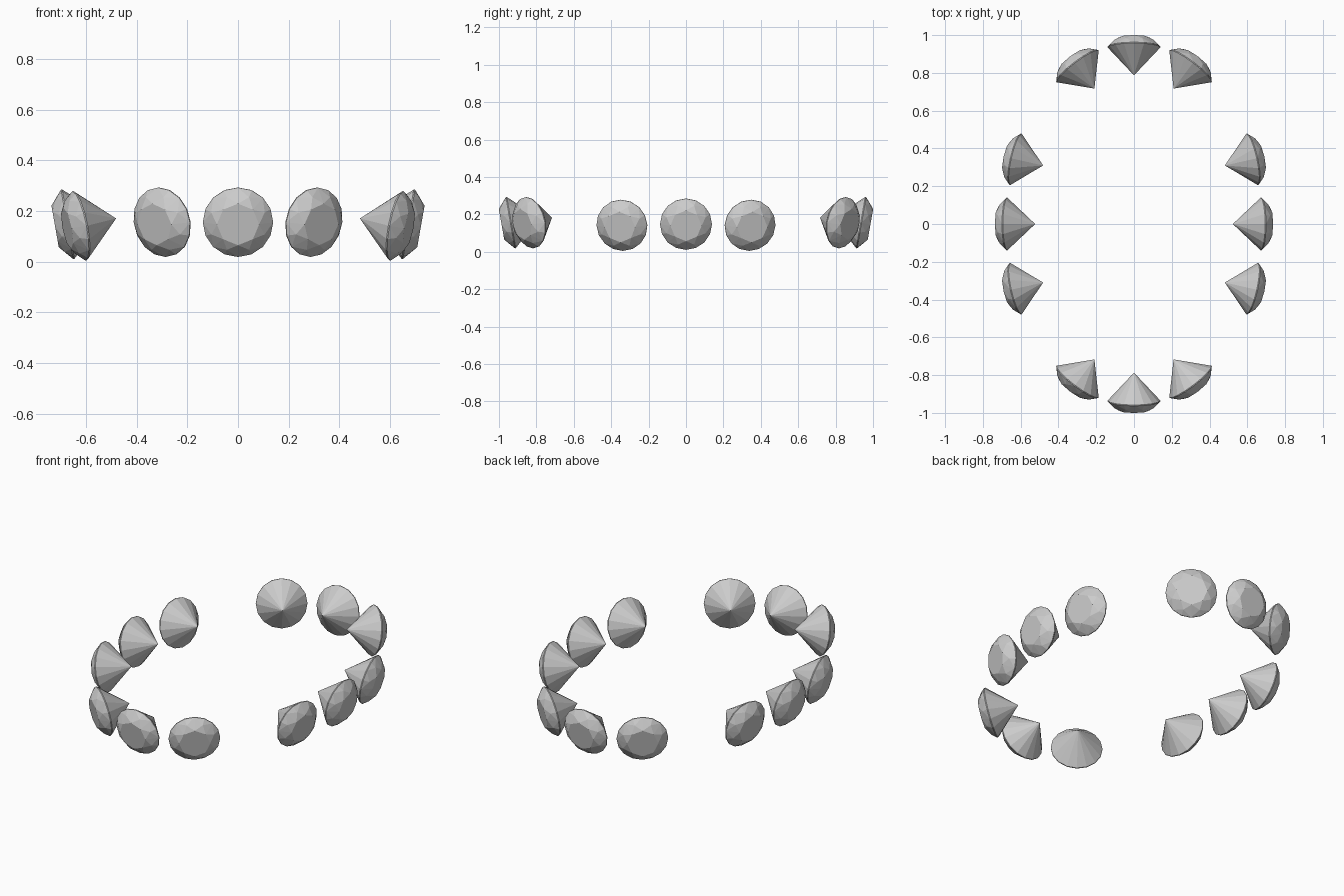
import bpy, bmesh, math
from mathutils import Vector

if "Cube" in bpy.data.objects:
    bpy.data.objects.remove(bpy.data.objects["Cube"])

R = 0.139          # girdle radius
PAVILION = 0.149   # girdle to culet
GIRDLE = 0.005     # thin band
CROWN = 0.053      # girdle to table


def ring(bm, n, r, z, shift=0.0):
    for k in range(n):
        a = 2 * math.pi * (k + shift) / n
        bm.verts.new((r * math.cos(a), r * math.sin(a), z))


def gem_mesh():
    """Round brilliant cut along +Z: hull of culet, girdle, crown points and table."""
    bm = bmesh.new()
    bm.verts.new((0, 0, -PAVILION))
    ring(bm, 16, R, 0)
    ring(bm, 16, R, GIRDLE)
    ring(bm, 8, R * 0.82, CROWN * 0.62, 0.5)
    ring(bm, 8, R * 0.60, CROWN)
    bmesh.ops.convex_hull(bm, input=bm.verts[:])
    bmesh.ops.dissolve_limit(bm, angle_limit=math.radians(1),
                             verts=bm.verts[:], edges=bm.edges[:])
    bmesh.ops.recalc_face_normals(bm, faces=bm.faces[:])
    mesh = bpy.data.meshes.new("round_gem")
    bm.to_mesh(mesh)
    bm.free()
    return mesh


mesh = gem_mesh()


def place(name, x, y, z, azimuth, tilt):
    """Put a gem with its table facing outward, tilted slightly downward."""
    a, t = math.radians(azimuth), math.radians(tilt)
    axis = Vector((math.cos(a) * math.cos(t), math.sin(a) * math.cos(t), -math.sin(t)))
    gem = bpy.data.objects.new(name, mesh)
    gem.rotation_euler = axis.to_track_quat('Z', 'Y').to_euler()
    gem.location = (x, y, z)
    bpy.context.collection.objects.link(gem)


# Gems on the axes
place("gem_back", 0, 0.934, 0.156, 90, 10)
place("gem_front", 0, -0.934, 0.156, -90, 10)
place("gem_right", 0.67, 0, 0.148, 0, 10)
place("gem_left", -0.67, 0, 0.148, 180, 10)

# Gems repeated in the four quadrants
for sx in (1, -1):
    for sy in (1, -1):
        side = ("right" if sx > 0 else "left") + "_" + ("back" if sy > 0 else "front")
        for part, x, y, z, az, tilt in (("side_gem", 0.624, 0.342, 0.142, 12.7, 11),
                                        ("corner_gem", 0.298, 0.834, 0.156, 53, 10)):
            angle = math.degrees(math.atan2(sy * math.sin(math.radians(az)),
                                            sx * math.cos(math.radians(az))))
            place(f"{part}_{side}", sx * x, sy * y, z, angle, tilt)
